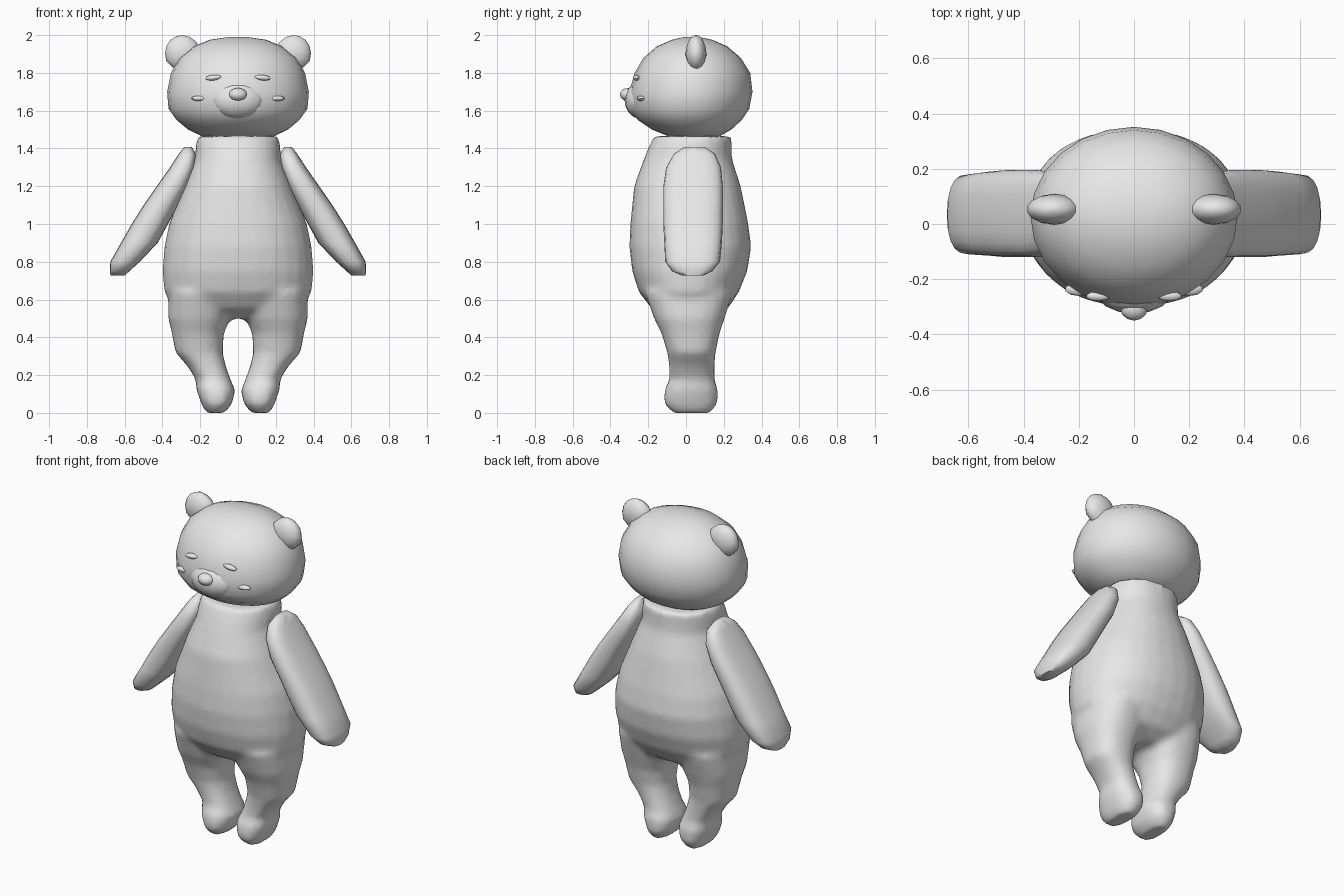
import bpy, bmesh, math
from mathutils import Matrix, Vector

cube = bpy.data.objects.get("Cube")
if cube:
    bpy.data.objects.remove(cube, do_unlink=True)

grey = bpy.data.materials.new("plain_grey")
grey.use_nodes = True
grey.diffuse_color = (0.8, 0.8, 0.8, 1)
for node in grey.node_tree.nodes:
    if node.type == 'BSDF_PRINCIPLED':
        node.inputs["Base Color"].default_value = (0.8, 0.8, 0.8, 1)


def spow(v, p):
    return math.copysign(abs(v) ** p, v)


def loft(bm, rings, sides=20, power=1.0, flip=1):
    """Skin horizontal rounded rings given as (z, x0, x1, y0, y1)."""
    loops = []
    for z, x0, x1, y0, y1 in rings:
        loop = []
        for i in range(sides):
            a = 2 * math.pi * i / sides
            x = (x0 + x1) / 2 + (x1 - x0) / 2 * spow(math.cos(a), power)
            y = (y0 + y1) / 2 + (y1 - y0) / 2 * spow(math.sin(a), power)
            loop.append(bm.verts.new((flip * x, y, z)))
        loops.append(loop)
    for low, high in zip(loops, loops[1:]):
        for i in range(sides):
            j = (i + 1) % sides
            bm.faces.new((low[i], low[j], high[j], high[i]))
    bm.faces.new(loops[0])
    bm.faces.new(loops[-1])


def ball(bm, centre, radii, segments=16, rows=10, tilt=0.0):
    m = (Matrix.Translation(Vector(centre)) @ Matrix.Rotation(tilt, 4, 'Y')
         @ Matrix.Diagonal((*radii, 1)))
    return bmesh.ops.create_uvsphere(bm, u_segments=segments, v_segments=rows,
                                     radius=1, matrix=m)["verts"]


def finish(name, bm, mirror=False, angle=50):
    bmesh.ops.recalc_face_normals(bm, faces=bm.faces)
    mesh = bpy.data.meshes.new(name)
    bm.to_mesh(mesh)
    bm.free()
    mesh.materials.append(grey)
    ob = bpy.data.objects.new(name, mesh)
    bpy.context.collection.objects.link(ob)
    bpy.ops.object.select_all(action='DESELECT')
    ob.select_set(True)
    bpy.context.view_layer.objects.active = ob
    bpy.ops.object.shade_smooth_by_angle(angle=math.radians(angle))
    if mirror:
        ob.modifiers.new("mirror", 'MIRROR')
    return ob


def centred(rings):
    return [(z, -w, w, y0, y1) for z, w, y0, y1 in rings]


# Torso and legs, fused into one skin
bm = bmesh.new()
loft(bm, centred([
    (0.50, 0.18, -0.08, 0.13), (0.55, 0.33, -0.18, 0.22),
    (0.64, 0.39, -0.25, 0.28), (0.75, 0.40, -0.285, 0.325),
    (0.88, 0.39, -0.30, 0.345), (1.00, 0.365, -0.295, 0.33),
    (1.20, 0.285, -0.275, 0.29), (1.34, 0.228, -0.225, 0.245),
    (1.40, 0.225, -0.20, 0.24), (1.465, 0.215, -0.17, 0.24)]), 28, 0.9)
for side in (-1, 1):
    loft(bm, [
        (0.00, 0.07, 0.17, -0.07, 0.13), (0.05, 0.03, 0.195, -0.118, 0.168),
        (0.12, 0.015, 0.22, -0.115, 0.17), (0.18, 0.04, 0.225, -0.088, 0.152),
        (0.25, 0.065, 0.27, -0.09, 0.152), (0.32, 0.08, 0.332, -0.10, 0.157),
        (0.42, 0.075, 0.35, -0.13, 0.178), (0.50, 0.04, 0.37, -0.17, 0.205),
        (0.64, 0.02, 0.37, -0.22, 0.25)], 20, 0.85, side)
body = finish("body", bm)
fuse = body.modifiers.new("fuse", 'REMESH')
fuse.mode = 'VOXEL'
fuse.voxel_size = 0.02
fuse.use_smooth_shade = True
soften = body.modifiers.new("soften", 'SMOOTH')
soften.factor = 0.5
soften.iterations = 4

# Flat, broad arms hanging outwards
bm = bmesh.new()
loft(bm, [
    (0.727, 0.60, 0.675, -0.02, 0.09), (0.75, 0.575, 0.678, -0.075, 0.14),
    (0.80, 0.52, 0.676, -0.11, 0.18), (0.90, 0.425, 0.62, -0.115, 0.19),
    (1.00, 0.37, 0.563, -0.12, 0.195), (1.10, 0.315, 0.50, -0.12, 0.195),
    (1.20, 0.26, 0.43, -0.12, 0.195), (1.30, 0.225, 0.36, -0.105, 0.185),
    (1.37, 0.222, 0.315, -0.065, 0.155), (1.408, 0.245, 0.285, -0.01, 0.10)],
    20, 0.75)
finish("arms", bm, mirror=True)

# Head
bm = bmesh.new()
loft(bm, centred([
    (1.46, 0.18, -0.08, 0.17), (1.50, 0.265, -0.18, 0.24),
    (1.55, 0.325, -0.255, 0.295), (1.61, 0.368, -0.295, 0.335),
    (1.70, 0.375, -0.30, 0.352), (1.80, 0.355, -0.272, 0.34),
    (1.88, 0.31, -0.225, 0.29), (1.94, 0.235, -0.155, 0.22),
    (1.975, 0.15, -0.075, 0.14), (1.99, 0.05, -0.01, 0.07)]), 24)
finish("head", bm)

# Muzzle with a blunt nose tip
bm = bmesh.new()
ball(bm, (0, -0.235, 1.655), (0.145, 0.09, 0.10))
ball(bm, (0, -0.305, 1.685), (0.05, 0.045, 0.035), 12, 8)
finish("muzzle", bm)

# Closed eyelids and cheek folds, barely raised
bm = bmesh.new()
ball(bm, (0.13, -0.262, 1.775), (0.045, 0.018, 0.015), 10, 6, 0.1)
ball(bm, (0.20, -0.236, 1.665), (0.05, 0.025, 0.015), 10, 6)
finish("face_folds", bm, mirror=True)

# Ears: rounded above, narrowing to the root on the head
bm = bmesh.new()
for v in ball(bm, (0, 0, 0), (0.098, 0.056, 0.105), 14, 8):
    if v.co.z < 0:
        v.co.x *= 1 + 3 * v.co.z
        v.co.y *= 1 + 3 * v.co.z
bmesh.ops.transform(bm, verts=bm.verts, matrix=Matrix.Translation((0.29, 0.053, 1.896))
                    @ Matrix.Rotation(math.radians(20), 4, 'Y'))
finish("ears", bm, mirror=True)
